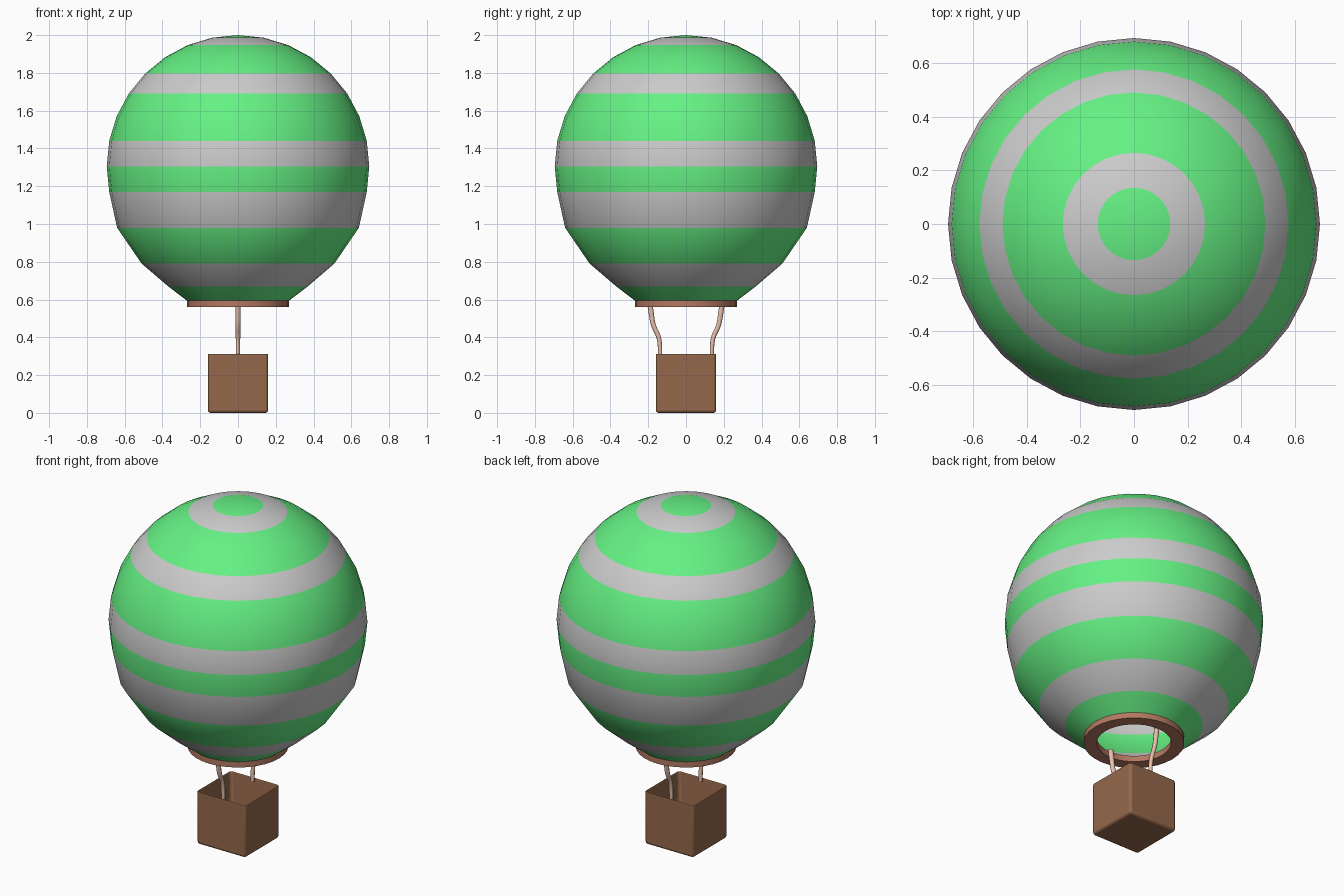
import bpy, bmesh, math

if "Cube" in bpy.data.objects:
    bpy.data.objects.remove(bpy.data.objects["Cube"])


def material(name, rgb):
    m = bpy.data.materials.new(name)
    m.diffuse_color = (*rgb, 1)
    m.use_nodes = True
    m.node_tree.nodes["Principled BSDF"].inputs["Base Color"].default_value = m.diffuse_color
    return m


green = material("green", (0.13, 0.88, 0.23))
grey = material("grey", (0.75, 0.75, 0.75))
brown = material("basket_brown", (0.30, 0.14, 0.07))
red_brown = material("ring_brown", (0.45, 0.19, 0.12))
tan = material("rope_tan", (0.82, 0.53, 0.41))


def add_object(name, bm, mats, angle=None):
    bmesh.ops.recalc_face_normals(bm, faces=bm.faces)
    mesh = bpy.data.meshes.new(name)
    bm.to_mesh(mesh)
    bm.free()
    for m in mats:
        mesh.materials.append(m)
    ob = bpy.data.objects.new(name, mesh)
    bpy.context.collection.objects.link(ob)
    if angle:
        bpy.ops.object.select_all(action='DESELECT')
        ob.select_set(True)
        bpy.context.view_layer.objects.active = ob
        bpy.ops.object.shade_smooth_by_angle(angle=math.radians(angle))
    return ob


def lathe(profile, bands, closed=False, n=32):
    """Revolve (radius, z) points; bands gives a material index per strip."""
    bm = bmesh.new()
    rows = []
    for r, z in profile:
        count = n if r > 0 else 1
        rows.append([bm.verts.new((r * math.cos(2 * math.pi * i / n),
                                   r * math.sin(2 * math.pi * i / n), z))
                     for i in range(count)])
    pairs = list(zip(rows, rows[1:] + rows[:1]))
    for k, (a, b) in enumerate(pairs if closed else pairs[:-1]):
        for i in range(n):
            j = (i + 1) % n
            quad = [a[i % len(a)], a[j % len(a)], b[j % len(b)], b[i % len(b)]]
            bm.faces.new(list(dict.fromkeys(quad))).material_index = bands[k]
    return bm


# Envelope: sphere rings on top, tapering to the open mouth
R, CZ, STEP = 0.695, 1.305, math.pi / 16
profile = [(R * math.sin(i * STEP) if i else 0, CZ + R * math.cos(i * STEP)) for i in range(10)]
profile += [(0.64, 0.98), (0.51, 0.79), (0.37, 0.67), (0.265, 0.59)]
stripes = [0, 1, 0, 0, 1, 0, 0, 1, 0, 1, 0, 1, 0]
add_object("envelope", lathe(profile, stripes), [green, grey], 60)

# Mouth ring
ring = [(0.27, 0.595), (0.27, 0.56), (0.20, 0.56), (0.20, 0.595)]
add_object("mouth_ring", lathe(ring, [0] * 4, True), [red_brown], 40)

# Basket: open box with thick walls and rounded edges
bm = bmesh.new()
bmesh.ops.create_cube(bm, size=0.32)
bmesh.ops.translate(bm, verts=bm.verts, vec=(0, 0, 0.16))
bm.normal_update()
top = max(bm.faces, key=lambda f: f.calc_center_median().z)
bmesh.ops.inset_region(bm, faces=[top], thickness=0.032)
bmesh.ops.translate(bm, verts=top.verts, vec=(0, 0, -0.28))
basket = add_object("basket", bm, [brown], 60)
bevel = basket.modifiers.new("bevel", 'BEVEL')
bevel.width = 0.015
bevel.segments = 3

# Two ropes between basket rim and mouth ring
for name, s in (("front_rope", -1), ("back_rope", 1)):
    curve = bpy.data.curves.new(name, 'CURVE')
    curve.dimensions = '3D'
    curve.bevel_depth = 0.012
    curve.bevel_resolution = 2
    curve.use_fill_caps = True
    spline = curve.splines.new('NURBS')
    path = [(0.137, 0.30), (0.137, 0.36), (0.142, 0.41), (0.178, 0.46), (0.182, 0.52), (0.195, 0.60)]
    spline.points.add(len(path) - 1)
    for p, (y, z) in zip(spline.points, path):
        p.co = (0, s * y, z, 1)
        p.radius = 0.9 + (z - 0.3)
    spline.use_endpoint_u = True
    spline.order_u = 4
    spline.resolution_u = 4
    curve.materials.append(tan)
    bpy.context.collection.objects.link(bpy.data.objects.new(name, curve))
